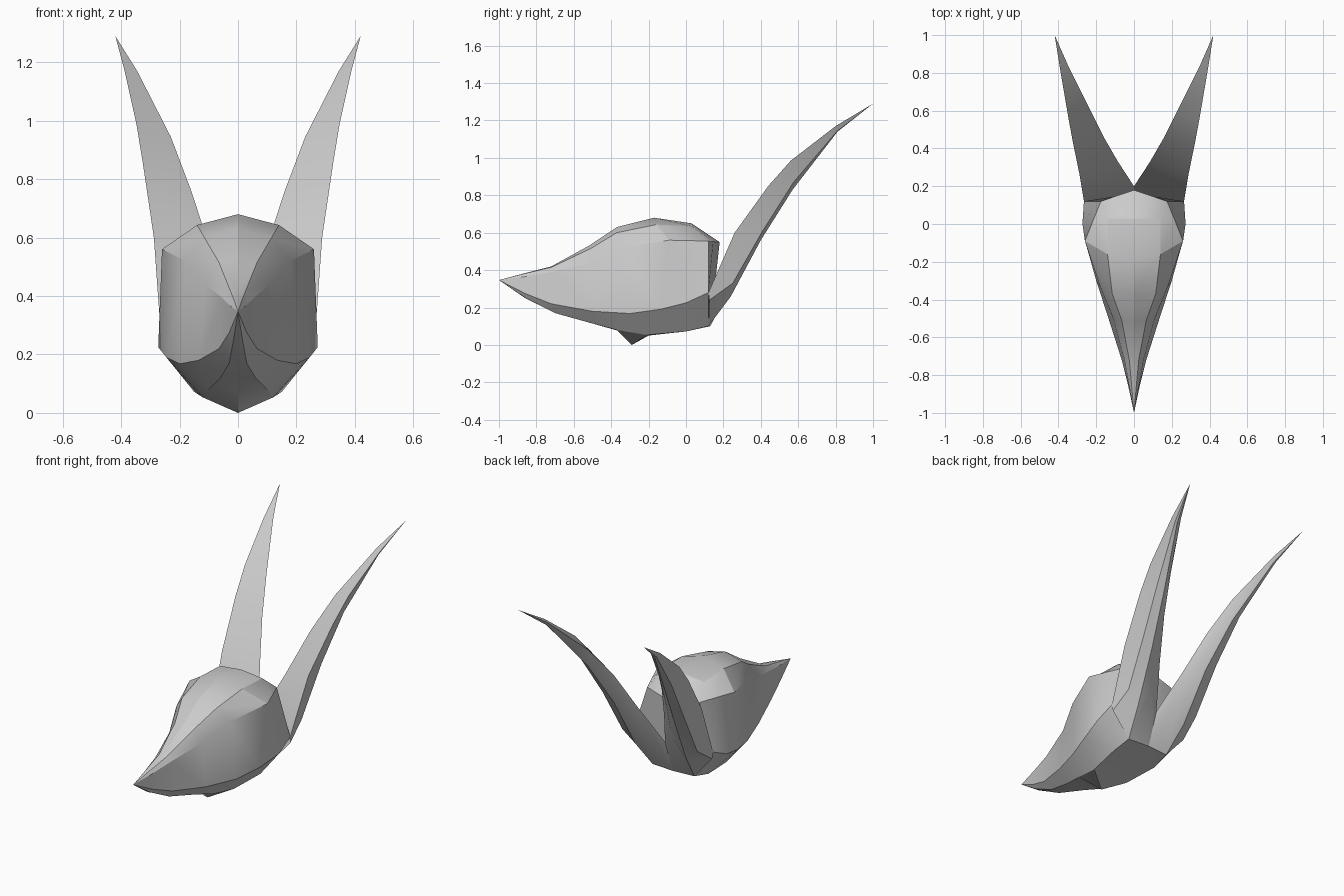
import bpy, bmesh
from math import radians

if "Cube" in bpy.data.objects:
    bpy.data.objects.remove(bpy.data.objects["Cube"])


def loft_half(name, rails, tip, tip_first, close):
    """Skin a half shape along lengthwise rails that meet in a tip, then mirror it."""
    bm = bmesh.new()
    grid = [[bm.verts.new(p) for p in rail] for rail in rails]
    point = bm.verts.new(tip)
    pairs = list(zip(grid, grid[1:]))
    if close:
        pairs.append((grid[-1], grid[0]))
    end = 0 if tip_first else -1
    for a, b in pairs:
        for i in range(len(a) - 1):
            bm.faces.new((a[i], a[i + 1], b[i + 1], b[i]))
        bm.faces.new((a[end], b[end], point))
    bm.faces.new([r[-1 if tip_first else 0] for r in grid])
    bmesh.ops.remove_doubles(bm, verts=bm.verts[:], dist=0.0005)
    bmesh.ops.recalc_face_normals(bm, faces=bm.faces[:])
    mesh = bpy.data.meshes.new(name)
    bm.to_mesh(mesh)
    bm.free()
    obj = bpy.data.objects.new(name, mesh)
    bpy.context.collection.objects.link(obj)
    mirror = obj.modifiers.new("mirror", "MIRROR")
    mirror.use_clip = True
    bpy.ops.object.select_all(action="DESELECT")
    obj.select_set(True)
    bpy.context.view_layer.objects.active = obj
    bpy.ops.object.modifier_apply(modifier="mirror")
    bpy.ops.object.shade_smooth_by_angle(angle=radians(25))
    return obj


# Beaked head: rails run from just behind the tip to the back
crown = [(0, -.86, .384), (0, -.72, .42), (0, -.52, .53), (0, -.37, .63),
         (0, -.17, .68), (0, .03, .65), (0, .18, .55)]
brow = [(.012, -.86, .382), (.025, -.72, .415), (.065, -.51, .515), (.115, -.37, .60),
        (.14, -.16, .643), (.14, .03, .635), (.10, .146, .552)]
cheek_top = [(.025, -.86, .365), (.05, -.72, .39), (.11, -.5, .44), (.18, -.33, .52),
             (.26, -.09, .56), (.22, .01, .558), (.175, .12, .555)]
jaw = [(.03, -.86, .275), (.065, -.72, .22), (.135, -.5, .18), (.20, -.3, .168),
       (.245, -.14, .19), (.273, 0, .225), (.265, .12, .28)]
keel_side = [(.015, -.86, .252), (.03, -.7, .17), (.06, -.52, .12), (.10, -.37, .08),
             (.12, -.21, .053), (.15, 0, .072), (.14, .12, .10)]
keel = [(0, -.86, .25), (0, -.7, .17), (0, -.52, .12), (0, -.36, .075),
        (0, -.29, 0), (0, -.2, .05), (0, .13, .10)]
loft_half("head", [crown, brow, cheek_top, jaw, keel_side, keel],
          (0, -1, .347), True, False)

# Pair of long swept-back ears: broad front and outer faces, ridged back
inner = [(0, .20, .30), (.085, .33, .53), (.16, .46, .76), (.23, .60, .945), (.345, .83, 1.17)]
outer = [(.265, .12, .28), (.288, .26, .60), (.325, .44, .85), (.347, .56, .985), (.388, .80, 1.17)]
outer_back = [(.262, .125, .24), (.25, .25, .33), (.27, .41, .61), (.305, .575, .87), (.372, .81, 1.145)]
crest = [(.14, .12, .10), (.17, .24, .26), (.20, .40, .56), (.255, .57, .83), (.358, .81, 1.14)]
inner_back = [(0, .13, .10), (.10, .28, .39), (.17, .43, .65), (.24, .585, .88), (.35, .82, 1.155)]
loft_half("ears", [inner, outer, outer_back, crest, inner_back],
          (.42, 1, 1.29), False, True)
